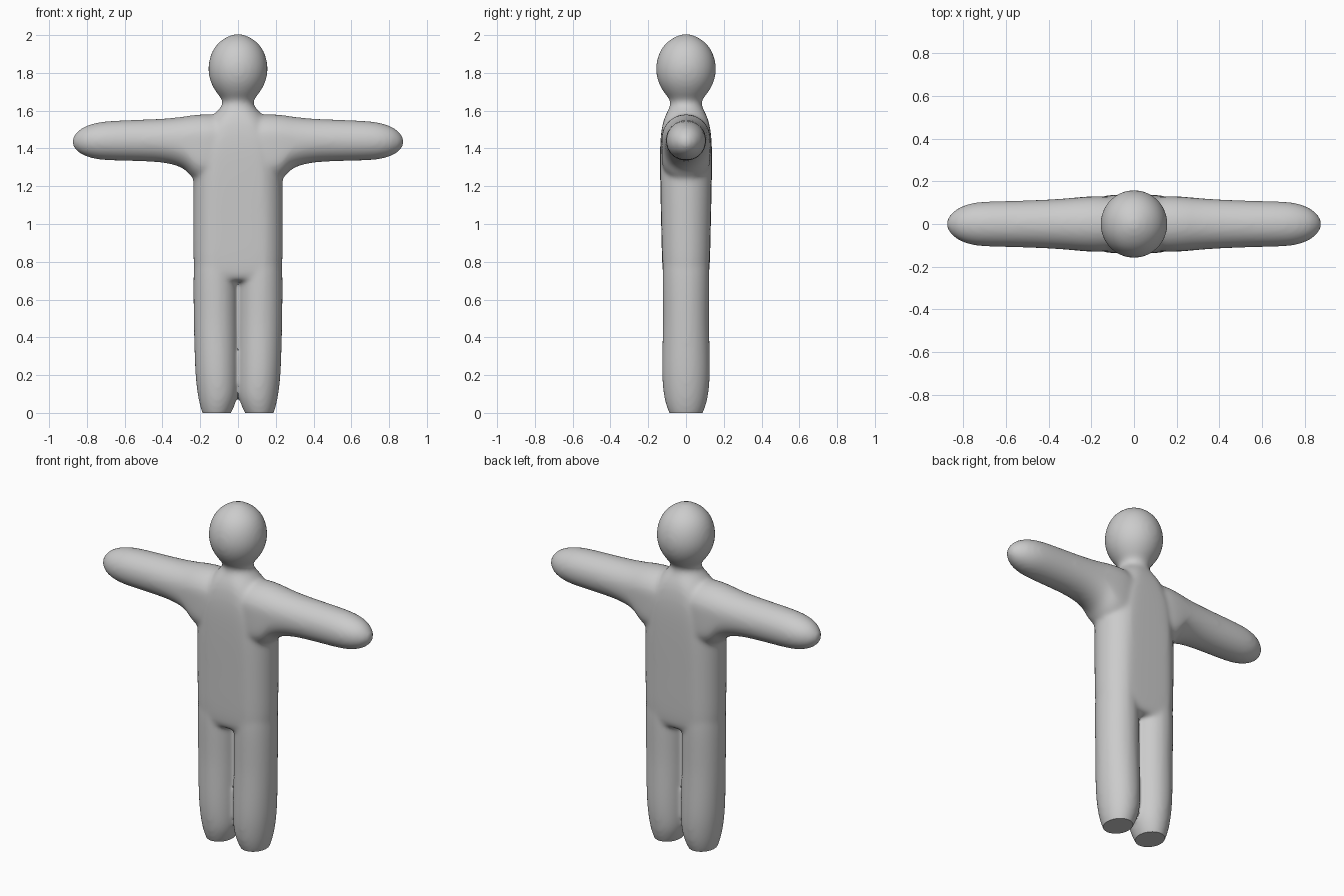
import bpy, bmesh
from math import sin, cos, pi, copysign, radians

if "Cube" in bpy.data.objects:
    bpy.data.objects.remove(bpy.data.objects["Cube"])

SIDES = 32


def loft(bm, rings, side=1, along_x=False):
    """Closed tube through rounded sections: (position, centre, half width, half depth)."""
    loops = []
    for t, c, a, b in rings:
        loop = []
        for i in range(SIDES):
            ang = 2 * pi * (i + 0.5) / SIDES
            r = min(a, b)
            u = c + r * cos(ang) + copysign(a - r, cos(ang))
            v = b * sin(ang)
            loop.append(bm.verts.new((side * t, v, u) if along_x else (side * u, v, t)))
        loops.append(loop)
    for p, q in zip(loops, loops[1:]):
        for i in range(SIDES):
            j = (i + 1) % SIDES
            bm.faces.new((p[i], p[j], q[j], q[i]))
    bm.faces.new(loops[0])
    bm.faces.new(loops[-1])


def span(t, low, high, depth):
    """Section given by its two edges."""
    return (t, (low + high) / 2, (high - low) / 2, depth)


bm = bmesh.new()

# Torso, neck and head
trunk = [(0.69, .20, .10), (0.72, .23, .122), (0.8, .238, .128), (1.0, .238, .132),
         (1.2, .238, .137), (1.35, .232, .139), (1.45, .21, .137), (1.53, .17, .126),
         (1.58, .13, .108), (1.61, .098, .09), (1.635, .08, .082), (1.66, .084, .086),
         (1.69, .112, .114), (1.74, .143, .145), (1.79, .157, .159), (1.84, .159, .161),
         (1.90, .146, .147), (1.95, .117, .117), (1.985, .073, .073), (2.003, .03, .03),
         (2.005, .01, .01)]
loft(bm, [(z, 0, w, d) for z, w, d in trunk])

# Arms flare into the shoulders, legs taper to the feet
arm = [span(*s) for s in (
    (0.05, 1.25, 1.57, .12), (0.15, 1.2, 1.585, .133), (0.235, 1.23, 1.578, .128),
    (0.265, 1.277, 1.573, .125), (0.31, 1.306, 1.566, .121), (0.4, 1.328, 1.557, .115),
    (0.55, 1.333, 1.552, .109), (0.7, 1.336, 1.546, .107), (0.77, 1.345, 1.533, .098),
    (0.83, 1.366, 1.51, .074), (0.865, 1.396, 1.475, .04), (0.879, 1.425, 1.447, .011))]
leg = [span(*s) for s in (
    (-0.06, .085, .15, .04), (-0.03, .055, .175, .073), (0, .034, .191, .092),
    (0.05, .013, .205, .109), (0.1, -.002, .215, .12), (0.2, -.004, .227, .129),
    (0.35, -.002, .232, .126), (0.5, 0, .235, .121), (0.7, 0, .238, .126),
    (0.85, .01, .232, .122), (0.9, .03, .2, .1))]
for side in (1, -1):
    loft(bm, arm, side, along_x=True)
    loft(bm, leg, side)
bmesh.ops.recalc_face_normals(bm, faces=bm.faces)

mesh = bpy.data.meshes.new("body")
bm.to_mesh(mesh)
bm.free()
body = bpy.data.objects.new("body", mesh)
bpy.context.collection.objects.link(body)

# Fuse the parts into one soft skin
sub = body.modifiers.new("round", 'SUBSURF')
sub.levels = sub.render_levels = 2
fuse = body.modifiers.new("fuse", 'REMESH')
fuse.mode = 'VOXEL'
fuse.voxel_size = 0.011
soft = body.modifiers.new("soften", 'SMOOTH')
soft.factor = 0.5
soft.iterations = 14

# Slice the soles flat at the floor
bm = bmesh.new()
bm.from_mesh(body.evaluated_get(bpy.context.evaluated_depsgraph_get()).data)
cut = bmesh.ops.bisect_plane(bm, geom=bm.verts[:] + bm.edges[:] + bm.faces[:],
                             plane_co=(0, 0, 0), plane_no=(0, 0, -1), clear_outer=True)
rim = [e for e in cut["geom_cut"] if isinstance(e, bmesh.types.BMEdge)]
bmesh.ops.holes_fill(bm, edges=rim, sides=0)
bmesh.ops.recalc_face_normals(bm, faces=bm.faces)
body.modifiers.clear()
bm.to_mesh(mesh)
bm.free()

bpy.context.view_layer.objects.active = body
body.select_set(True)
bpy.ops.object.shade_smooth_by_angle(angle=radians(40))
